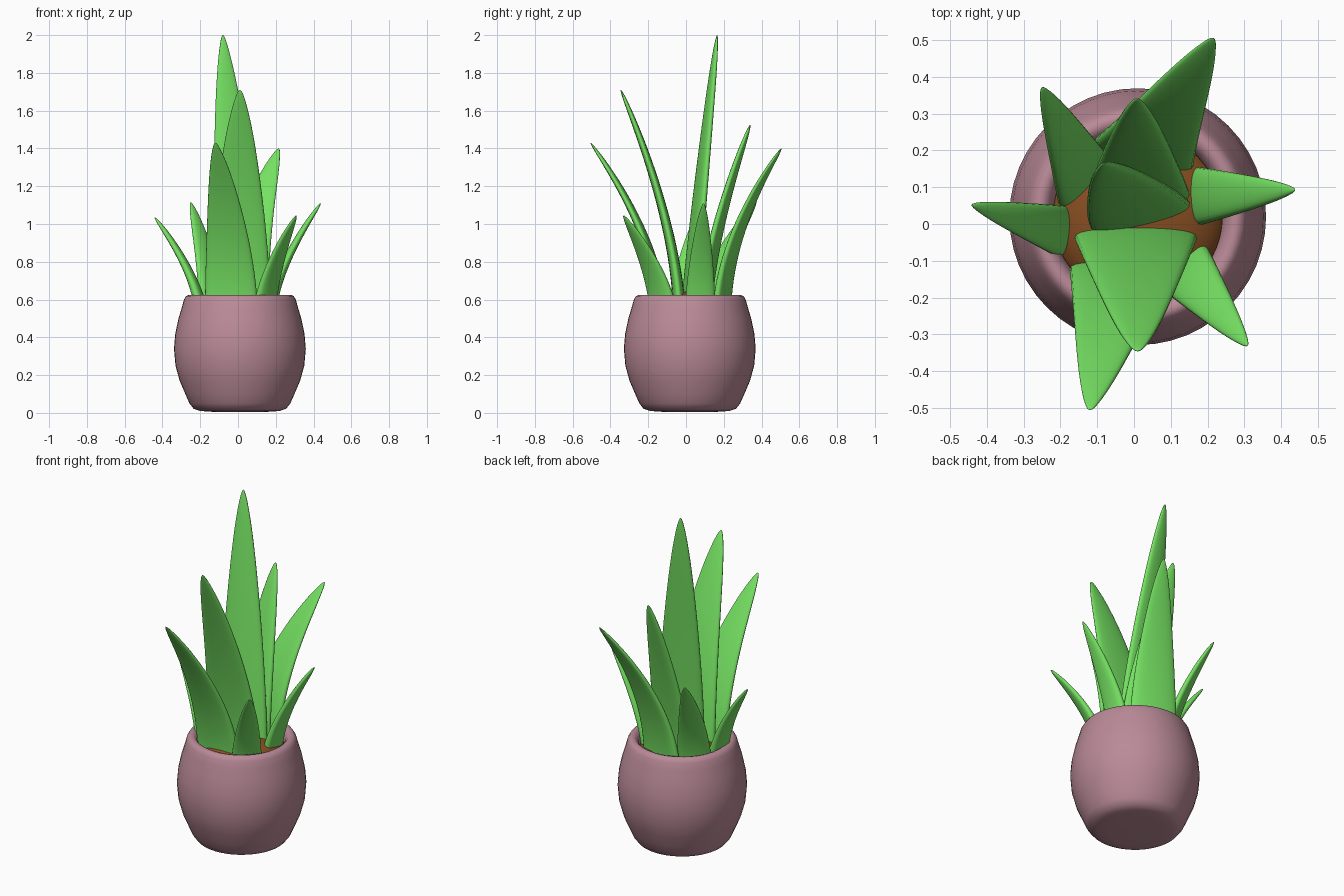
import bpy, bmesh, math
from mathutils import Vector

if "Cube" in bpy.data.objects:
    bpy.data.objects.remove(bpy.data.objects["Cube"], do_unlink=True)


def make_material(name, rgb):
    mat = bpy.data.materials.new(name)
    mat.use_nodes = True
    mat.diffuse_color = (*rgb, 1)
    bsdf = next(n for n in mat.node_tree.nodes if n.type == "BSDF_PRINCIPLED")
    bsdf.inputs["Base Color"].default_value = (*rgb, 1)
    return mat


mauve = make_material("mauve ceramic", (0.49, 0.255, 0.31))
green = make_material("leaf green", (0.178, 0.75, 0.122))
brown = make_material("brown soil", (0.25, 0.078, 0.016))


def loft(name, rings, mat):
    """Skin a list of closed rings, capping both ends, with smooth shading."""
    bm = bmesh.new()
    loops = [[bm.verts.new(p) for p in ring] for ring in rings]
    n = len(loops[0])
    for a, b in zip(loops, loops[1:]):
        for i in range(n):
            j = (i + 1) % n
            bm.faces.new((a[i], a[j], b[j], b[i]))
    bm.faces.new(loops[0][::-1])
    bm.faces.new(loops[-1])
    bmesh.ops.recalc_face_normals(bm, faces=bm.faces)
    mesh = bpy.data.meshes.new(name)
    bm.to_mesh(mesh)
    bm.free()
    mesh.materials.append(mat)
    obj = bpy.data.objects.new(name, mesh)
    bpy.context.collection.objects.link(obj)
    bpy.ops.object.select_all(action="DESELECT")
    obj.select_set(True)
    bpy.context.view_layer.objects.active = obj
    bpy.ops.object.shade_smooth_by_angle(angle=math.radians(80))
    return obj


def lathe(name, profile, mat, sides=48, center=(0.01, 0.02)):
    rings = []
    for r, z in profile:
        angles = [math.tau * i / sides for i in range(sides)]
        rings.append([(center[0] + r * math.cos(a), center[1] + r * math.sin(a), z)
                      for a in angles])
    return loft(name, rings, mat)


# Rounded pot with a thick rolled rim and a hollow top
lathe("pot", [(0.15, 0.006), (0.21, 0.01), (0.245, 0.022), (0.267, 0.05),
              (0.289, 0.10), (0.319, 0.17), (0.341, 0.25), (0.349, 0.34),
              (0.342, 0.42), (0.325, 0.50), (0.307, 0.56), (0.296, 0.60),
              (0.285, 0.618), (0.27, 0.625), (0.252, 0.62), (0.238, 0.60),
              (0.23, 0.57), (0.23, 0.50)], mauve)

# Domed soil
dome = [(0.24 * math.cos(k * math.pi / 16), 0.53 + 0.115 * math.sin(k * math.pi / 16))
        for k in range(8)]
lathe("soil", dome + [(0.004, 0.645)], brown)


def leaf(name, base, tip, half_width, turn, bend):
    """Thick round-edged blade that tapers and arcs outward to a blunt tip."""
    start, end = Vector((*base, 0.52)), Vector(tip)
    across = Vector((math.cos(math.radians(turn)), math.sin(math.radians(turn)), 0))
    out = Vector((-across.y, across.x, 0))
    rings, steps, sides = [], 30, 28
    for k in range(steps + 1):
        t = min(math.sin(math.pi / 2 * k / steps), 0.9998)
        center = start.lerp(end, t ** bend)
        center.z = start.z + (end.z - start.z) * t
        width = half_width * (1 - 0.82 * t ** 1.7) * math.sqrt(1 - t ** 14)
        thick = 0.034 * (1 - 0.55 * t) * math.sqrt(1 - t ** 10)
        ring = []
        for i in range(sides):
            a = math.tau * i / sides
            side = math.copysign(abs(math.sin(a)) ** 0.75, math.sin(a))
            ring.append(center + across * width * math.cos(a) + out * thick * side)
        rings.append(ring)
    loft(name, rings, green)


# Blades: name, base, tip, half width, facing turn, bend
for blade in [
    ("tall_center_leaf", (0.02, 0.02), (-0.08, 0.165, 2.0), 0.14, 13, 1.15),
    ("tall_front_leaf", (0.005, -0.035), (0.01, -0.345, 1.71), 0.168, 0, 1.65),
    ("middle_back_leaf", (0.02, 0.095), (0.01, 0.34, 1.525), 0.135, -10, 1.5),
    ("front_leaf", (-0.035, -0.13), (-0.12, -0.505, 1.43), 0.14, -3, 1.75),
    ("back_left_leaf", (0.025, 0.19), (0.215, 0.505, 1.40), 0.14, -14, 1.85),
    ("back_right_leaf", (-0.135, 0.115), (-0.25, 0.37, 1.115), 0.095, 48, 1.6),
    ("left_leaf", (0.17, 0.075), (0.437, 0.093, 1.11), 0.08, 90, 1.55),
    ("right_leaf", (-0.195, -0.02), (-0.44, 0.052, 1.035), 0.07, 82, 1.6),
    ("front_left_leaf", (0.14, -0.12), (0.308, -0.33, 1.045), 0.085, 52, 1.6),
]:
    leaf(*blade)
